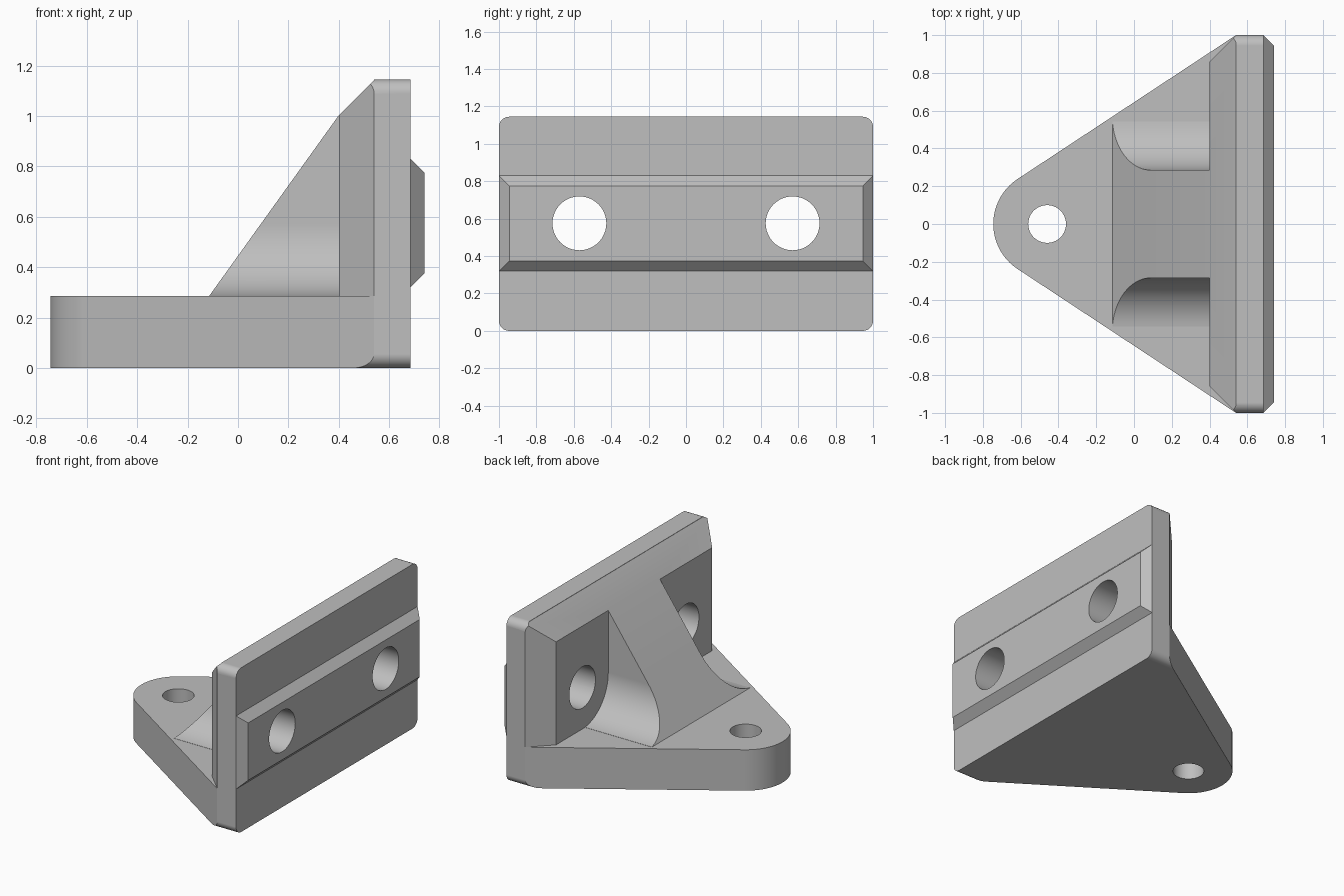
import bpy
import bmesh
from math import sin, cos, pi, asin, sqrt

cube = bpy.data.objects.get("Cube")
if cube:
    bpy.data.objects.remove(cube, do_unlink=True)

grey = bpy.data.materials.new("plain grey")
grey.use_nodes = True
colour = (0.52, 0.52, 0.52, 1)
grey.diffuse_color = colour
grey.node_tree.nodes["Principled BSDF"].inputs["Base Color"].default_value = colour

BASE_TOP, HEIGHT, CORNER = 0.285, 1.145, 0.055
PLATE_X, PLATE_BACK, PAD_X = 0.54, 0.685, 0.4
R = 0.285                       # nose and fillet radius
NOSE_X, BOLT_Y, BOLT_Z = -0.46, 0.57, 0.575


def loft(name, ring_a, ring_b):
    """Closed solid between two matching rings of points."""
    bm = bmesh.new()
    a = [bm.verts.new(p) for p in ring_a]
    b = [bm.verts.new(p) for p in ring_b]
    bm.faces.new(a)
    bm.faces.new(b[::-1])
    for i in range(len(a)):
        j = (i + 1) % len(a)
        bm.faces.new((a[i], b[i], b[j], a[j]))
    bmesh.ops.recalc_face_normals(bm, faces=bm.faces[:])
    mesh = bpy.data.meshes.new(name)
    bm.to_mesh(mesh)
    bm.free()
    mesh.materials.append(grey)
    ob = bpy.data.objects.new(name, mesh)
    bpy.context.collection.objects.link(ob)
    return ob


def arc(cx, cy, r, start, end, n):
    return [(cx + r * cos(start + (end - start) * i / n),
             cy + r * sin(start + (end - start) * i / n)) for i in range(n + 1)]


def along_x(name, ring, x0, x1):
    return loft(name, [(x0, y, z) for y, z in ring], [(x1, y, z) for y, z in ring])


def along_z(name, ring, z0, z1):
    return loft(name, [(x, y, z0) for x, y in ring], [(x, y, z1) for x, y in ring])


def rect(w, z0, z1):
    return [(-w, z0), (w, z0), (w, z1), (-w, z1)]


def frustum(name, x0, rect0, x1, rect1):
    return loft(name, [(x0, y, z) for y, z in rect0], [(x1, y, z) for y, z in rect1])


def combine(body, other, operation):
    mod = body.modifiers.new(operation.lower(), 'BOOLEAN')
    mod.operation, mod.solver, mod.object = operation, 'EXACT', other
    with bpy.context.temp_override(object=body, active_object=body):
        bpy.ops.object.modifier_apply(modifier=mod.name)
    bpy.data.objects.remove(other, do_unlink=True)


# Upright plate, oversized until the rounded outline trims it
bracket = along_x("bracket", rect(1.05, -0.05, 1.2), PLATE_X, PLATE_BACK)

# Foot: rounded nose with sides tangent to it, running out to the plate
tilt = pi / 4 - asin(R / sqrt(2))
run = 0.06
side_y = 1 + run * sin(tilt) / cos(tilt)
outline = arc(NOSE_X, 0, R, pi / 2 + tilt, 3 * pi / 2 - tilt, 32)
outline += [(PLATE_X + run, -side_y), (PLATE_X + run, side_y)]
combine(bracket, along_z("foot", outline, -0.05, BASE_TOP), 'UNION')

# Bevelled backing pad in front of the plate
pad_top, grow = HEIGHT - 0.142, 0.2
pad = frustum("backing_pad", PAD_X, rect(0.86, 0.1, pad_top),
              PAD_X + grow, rect(0.86 + grow, 0.1, pad_top + grow))
combine(bracket, pad, 'UNION')

# Sloping centre rib with filleted flanks
flank = [(-y, z) for y, z in arc(BOLT_Y, BASE_TOP + R, R, pi, 1.5 * pi - 0.1, 20)]
half = [(-0.285, pad_top)] + flank + [(flank[-1][0], BASE_TOP - 0.015)]
section = half + [(-y, z) for y, z in reversed(half)]
rib_toe = -0.115
lean = (PAD_X - rib_toe) / (pad_top - BASE_TOP)
rib = loft("rib", [(rib_toe + (z - BASE_TOP) * lean, y, z) for y, z in section],
           [(PAD_X + 0.05, y, z) for y, z in section])
combine(bracket, rib, 'UNION')

# Tapered locating ridge on the rear of the plate
inset, depth = 0.055, 0.08
ridge = frustum("ridge", PLATE_BACK + inset, rect(0.945, 0.375, 0.775),
                PLATE_BACK + inset - depth,
                rect(0.945 + depth, 0.375 - depth, 0.775 + depth))
combine(bracket, ridge, 'UNION')

# Trim everything to the rounded outline of the plate
trim = []
for k, (sy, z) in enumerate([(1, HEIGHT - CORNER), (-1, HEIGHT - CORNER),
                             (-1, CORNER), (1, CORNER)]):
    trim += arc(sy * (1 - CORNER), z, CORNER, k * pi / 2, (k + 1) * pi / 2, 8)
combine(bracket, along_x("outline_trim", trim, -1, 1), 'INTERSECT')

# Bolt holes
for side in (-1, 1):
    ring = arc(side * BOLT_Y, BOLT_Z, 0.144, 0, 2 * pi, 48)[:-1]
    combine(bracket, along_x("bolt_cutter", ring, 0.2, 1), 'DIFFERENCE')
ring = arc(NOSE_X, 0, 0.1, 0, 2 * pi, 40)[:-1]
combine(bracket, along_z("foot_hole_cutter", ring, -0.2, 0.6), 'DIFFERENCE')

# Smooth the curved walls, keep the machined edges crisp
bpy.ops.object.select_all(action='DESELECT')
bracket.select_set(True)
bpy.context.view_layer.objects.active = bracket
bpy.ops.object.shade_smooth_by_angle(angle=0.35)
normals = bracket.modifiers.new("flat_face_normals", 'WEIGHTED_NORMAL')
normals.keep_sharp = True
